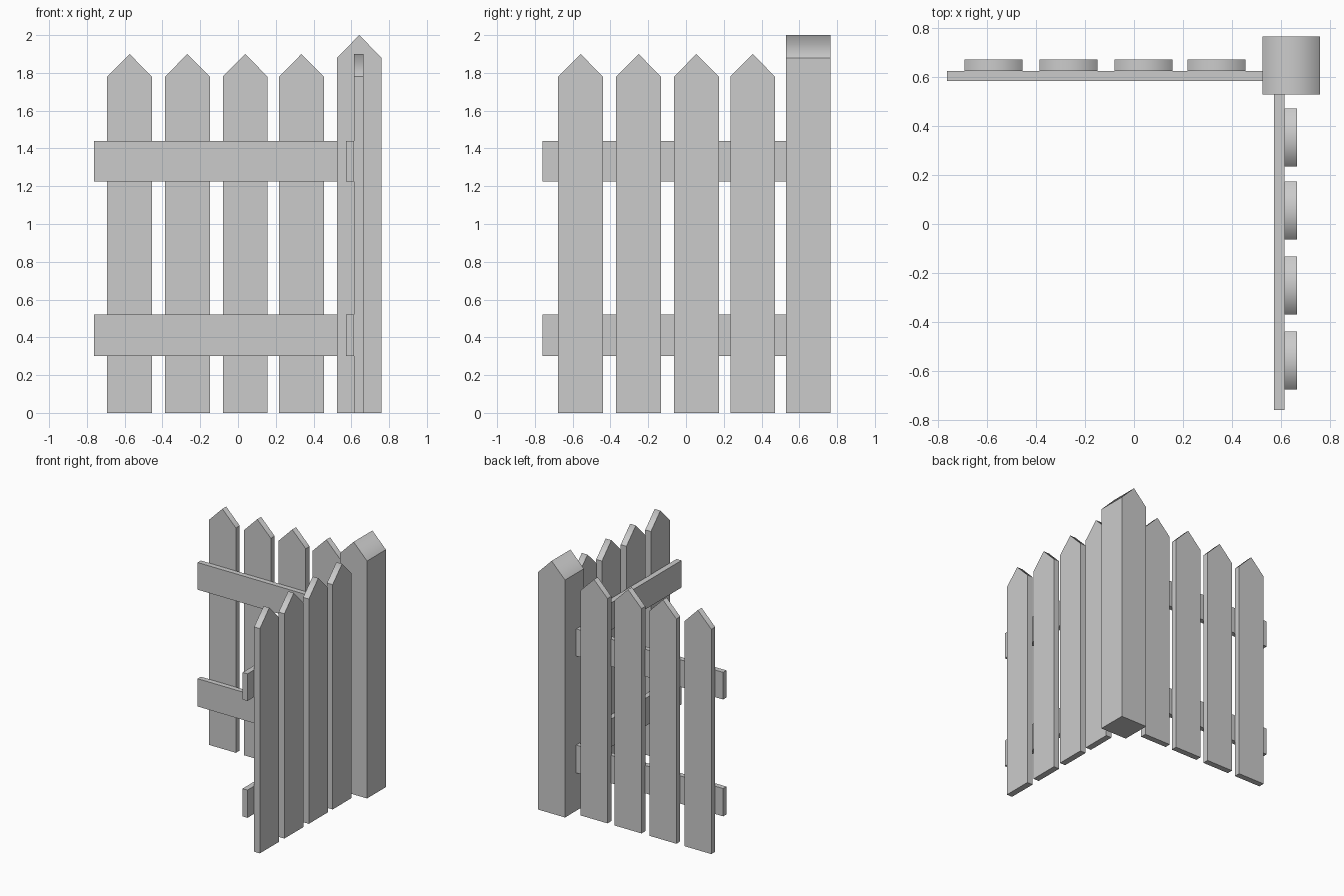
import bpy

if "Cube" in bpy.data.objects:
    bpy.data.objects.remove(bpy.data.objects["Cube"])


def make_object(name, verts, faces, smooth=()):
    mesh = bpy.data.meshes.new(name)
    mesh.from_pydata(verts, [], faces)
    for i in smooth:
        mesh.polygons[i].use_smooth = True
    mesh.update()
    obj = bpy.data.objects.new(name, mesh)
    bpy.context.collection.objects.link(obj)
    return obj


def pointed_board(name, centre, width, thick, shoulder, peak, along_y=False):
    """Extruded board with a pointed top; the ridge runs through its thickness."""
    w, t = width / 2, thick / 2
    profile = [(-w, 0), (w, 0), (w, shoulder), (0, peak), (-w, shoulder)]
    verts = [(a, d, z) for d in (-t, t) for a, z in profile]
    if along_y:
        verts = [(-d, a, z) for a, d, z in verts]
    verts = [(x + centre[0], y + centre[1], z) for x, y, z in verts]
    faces = [(0, 1, 2, 3, 4), (9, 8, 7, 6, 5)]
    faces += [(i, i + 5, (i + 1) % 5 + 5, (i + 1) % 5) for i in range(5)]
    # the two sloping faces are blended over the ridge
    return make_object(name, verts, faces, smooth=(4, 5))


def box(name, lo, hi):
    verts = [(x, y, z) for z in (lo[2], hi[2]) for y in (lo[1], hi[1]) for x in (lo[0], hi[0])]
    faces = [(0, 2, 3, 1), (4, 5, 7, 6), (0, 1, 5, 4),
             (2, 6, 7, 3), (0, 4, 6, 2), (1, 3, 7, 5)]
    return make_object(name, verts, faces)


# Corner post
pointed_board("corner_post", (0.642, 0.647), 0.236, 0.236, 1.88, 2.0)

# Pickets of both wings
for i, x in enumerate((-0.574, -0.268, 0.038, 0.336)):
    pointed_board(f"back_picket_{i + 1}", (x, 0.648), 0.237, 0.048, 1.78, 1.9)
for i, y in enumerate((-0.558, -0.251, 0.055, 0.353)):
    pointed_board(f"side_picket_{i + 1}", (0.640, y), 0.237, 0.050, 1.78, 1.9, along_y=True)

# Horizontal rails
for level, z0, z1 in (("lower", 0.30, 0.52), ("upper", 1.225, 1.44)):
    box(f"back_{level}_rail", (-0.763, 0.584, z0), (0.53, 0.625, z1))
    box(f"side_{level}_rail", (0.572, -0.76, z0), (0.615, 0.535, z1))
